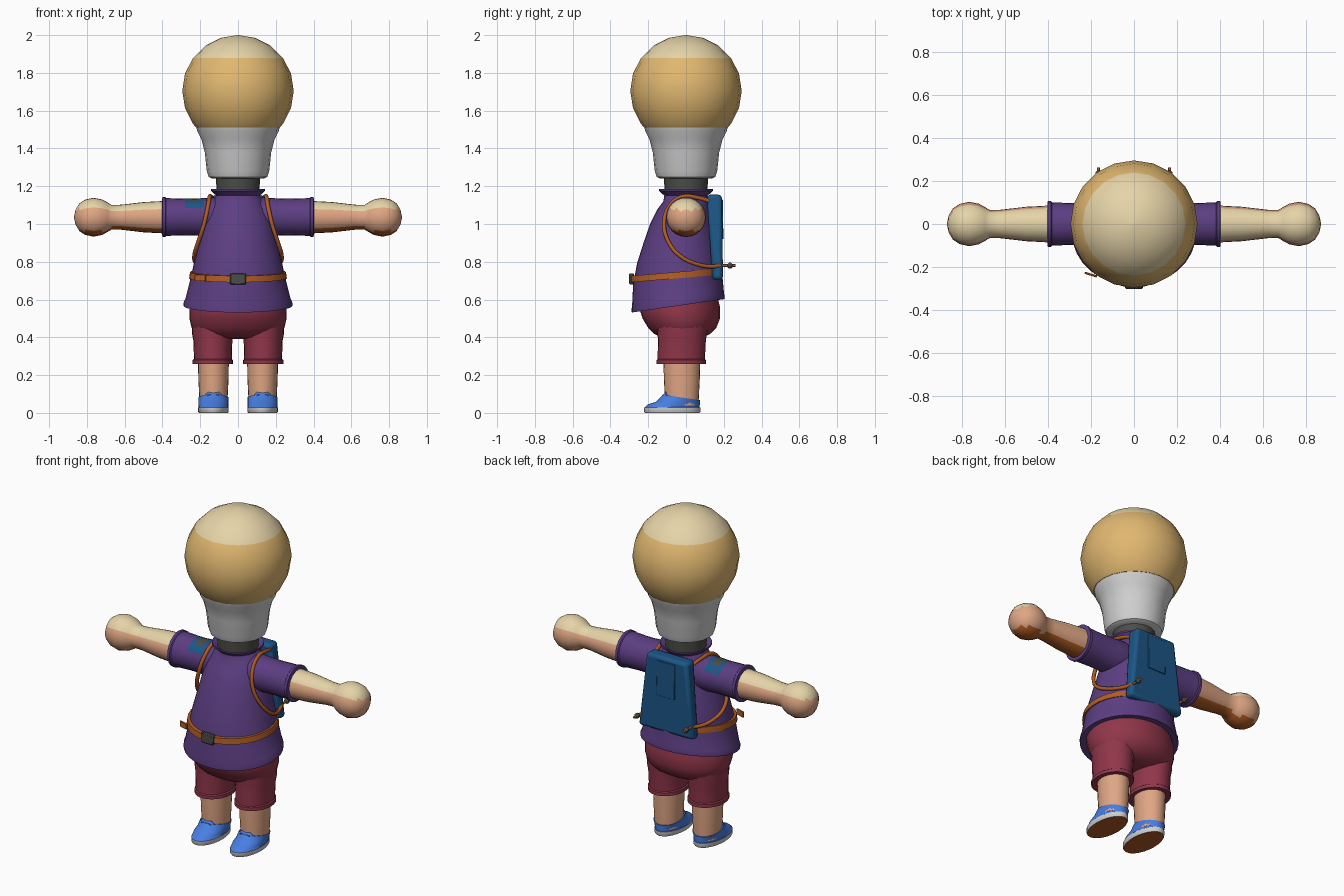
import bpy, bmesh, math
from mathutils import Vector

cube = bpy.data.objects.get("Cube")
if cube:
    bpy.data.objects.remove(cube, do_unlink=True)


def material(name, *srgb):
    col = [(c / 255 / 12.92 if c < 11 else ((c / 255 + 0.055) / 1.055) ** 2.4) for c in srgb] + [1]
    m = bpy.data.materials.new(name)
    m.use_nodes = True
    m.diffuse_color = col
    bsdf = m.node_tree.nodes["Principled BSDF"]
    bsdf.inputs["Base Color"].default_value = col
    bsdf.inputs["Roughness"].default_value = 0.8
    return m


purple = material("shirt purple", 92, 62, 130)
maroon = material("shorts maroon", 145, 54, 74)
skin = material("skin", 224, 166, 132)
cream = material("pale cream", 230, 212, 168)
gold = material("gold", 224, 183, 112)
white = material("light grey", 208, 208, 208)
dark = material("dark grey", 76, 76, 72)
brown = material("strap brown", 176, 92, 36)
teal = material("pack blue", 28, 86, 134)
blue = material("shoe blue", 72, 126, 226)


def finish(name, bm, mats, rule=None, angle=40):
    """Turn a bmesh into a shaded object; rule(centre, normal) picks the material."""
    bmesh.ops.recalc_face_normals(bm, faces=bm.faces)
    for f in bm.faces:
        f.smooth = True
        if rule:
            f.material_index = rule(f.calc_center_median(), f.normal)
    me = bpy.data.meshes.new(name)
    bm.to_mesh(me)
    bm.free()
    me.set_sharp_from_angle(angle=math.radians(angle))
    for m in mats:
        me.materials.append(m)
    ob = bpy.data.objects.new(name, me)
    bpy.context.collection.objects.link(ob)
    return ob


def loft(name, rings, mats, rule=None, n=24, cx=0.0, angle=40):
    """Upright loft; ring = z, x radius, y radius, y centre, tilt."""
    bm = bmesh.new()
    loops = []
    for ring in rings:
        z, rx, ry, cy, tilt = (tuple(ring) + (0, 0))[:5]
        loop = []
        for i in range(n):
            a = math.tau * i / n
            y = cy + ry * math.sin(a)
            loop.append(bm.verts.new((cx + rx * math.cos(a), y, z + tilt * y)))
        loops.append(loop)
    skin_loops(bm, loops)
    return finish(name, bm, mats, rule, angle)


def sideways(name, profile, side, cz, mats, rule=None, n=24):
    """Lathe along x; profile = distance from centre, radius."""
    bm = bmesh.new()
    loops = [[bm.verts.new((side * x, r * math.cos(math.tau * i / n), cz + r * math.sin(math.tau * i / n)))
              for i in range(n)] for x, r in profile]
    skin_loops(bm, loops)
    return finish(name, bm, mats, rule)


def skin_loops(bm, loops):
    n = len(loops[0])
    for a, b in zip(loops, loops[1:]):
        for i in range(n):
            j = (i + 1) % n
            bm.faces.new((a[i], a[j], b[j], b[i]))
    bm.faces.new(loops[0])
    bm.faces.new(loops[-1])


def box(name, centre, size, mat, bevel=0.005, turn=0.0):
    bm = bmesh.new()
    bmesh.ops.create_cube(bm, size=1)
    for v in bm.verts:
        v.co = Vector(v.co[i] * size[i] for i in range(3))
    ob = finish(name, bm, [mat])
    ob.location = centre
    ob.rotation_euler.z = turn
    mod = ob.modifiers.new("bevel", "BEVEL")
    mod.width = bevel
    return ob


def panel(name, top, bottom, mat, bevel):
    """Tapered slab; each end = z, half width, front y, back y."""
    bm = bmesh.new()
    loops = []
    for z, w, y0, y1 in (bottom, top):
        loops.append([bm.verts.new(p) for p in ((-w, y0, z), (w, y0, z), (w, y1, z), (-w, y1, z))])
    skin_loops(bm, loops)
    ob = finish(name, bm, [mat])
    mod = ob.modifiers.new("bevel", "BEVEL")
    mod.width = bevel
    mod.segments = 2


def strap(name, points, radius, mat):
    cu = bpy.data.curves.new(name, "CURVE")
    cu.dimensions = "3D"
    cu.bevel_depth = radius
    cu.bevel_resolution = 2
    cu.resolution_u = 4
    cu.use_fill_caps = True
    sp = cu.splines.new("BEZIER")
    sp.bezier_points.add(len(points) - 1)
    for bp, p in zip(sp.bezier_points, points):
        bp.co = p
        bp.handle_left_type = bp.handle_right_type = "AUTO"
    cu.materials.append(mat)
    bpy.context.collection.objects.link(bpy.data.objects.new(name, cu))


# Head: globe with a pale crown, set in a tapered cup on a dark neck
R, HEAD_Z = 0.295, 1.705
globe = []
for deg in [1] + list(range(18, 127, 18)) + [131]:
    t = math.radians(deg)
    globe.append((HEAD_Z + R * math.cos(t), R * math.sin(t), R * math.sin(t)))
loft("head_globe", globe, [gold, cream], lambda c, n: int(c.z > 1.88), n=20)
cup = [(1.24, 0.135), (1.25, 0.155), (1.28, 0.165), (1.38, 0.176), (1.45, 0.194), (1.49, 0.215), (1.515, 0.221)]
loft("head_cup", [(z, r, r) for z, r in cup], [white], n=20)
loft("neck", [(1.14, 0.112, 0.112), (1.25, 0.117, 0.117)], [dark])

# Shirt with flared collar and a hem dropping to the front
loft("shirt", [
    (1.165, 0.11, 0.11), (1.185, 0.143, 0.143), (1.175, 0.143, 0.143), (1.15, 0.115, 0.115),
    (1.12, 0.14, 0.12), (1.08, 0.16, 0.14, -0.01), (1.0, 0.185, 0.165, -0.025),
    (0.9, 0.208, 0.195, -0.03), (0.8, 0.232, 0.221, -0.038, 0.03), (0.7, 0.255, 0.237, -0.043, 0.07),
    (0.61, 0.278, 0.243, -0.042, 0.12), (0.59, 0.288, 0.246, -0.042, 0.145),
    (0.573, 0.288, 0.245, -0.042, 0.145), (0.58, 0.25, 0.2, -0.04, 0.145)], [purple], n=32)

# Belt, buckle and loose belt end
belt = [(z, rx, ry, -0.05, 0.085) for z, rx, ry in
        ((0.716, 0.24, 0.22), (0.716, 0.259, 0.244), (0.75, 0.254, 0.241), (0.75, 0.235, 0.22))]
loft("belt", belt, [brown], n=32)
box("buckle", (0, -0.288, 0.709), (0.085, 0.025, 0.06), dark)
box("belt_end", (-0.2, -0.235, 0.715), (0.06, 0.01, 0.035), brown, 0.002, -0.3)

# Shorts: seat plus two legs
loft("shorts_seat", [
    (0.64, 0.235, 0.19, -0.03), (0.56, 0.258, 0.215, -0.035), (0.5, 0.257, 0.205, -0.025),
    (0.45, 0.246, 0.18, -0.02), (0.42, 0.22, 0.15, -0.02), (0.4, 0.17, 0.115, -0.02),
    (0.392, 0.09, 0.07, -0.02)], [maroon], n=28, angle=60)


def arm_rule(c, n):
    return 1 if n.z > 0.4 else 2 if n.z < -0.72 else 0


def patch_rule(c, n):
    if not (-0.28 < c.x < -0.18 and n.z > 0.55):
        return 0
    return 2 if -0.255 < c.x < -0.205 and n.z > 0.8 else 1


def shoe_rule(c, n):
    return 2 if c.z < 0.001 else 1 if c.z < 0.029 else 0


for side, word in ((1, "left"), (-1, "right")):
    # Arm
    sideways(word + "_sleeve", [
        (0.03, 0.09), (0.12, 0.103), (0.18, 0.1), (0.205, 0.099), (0.255, 0.097), (0.28, 0.097),
        (0.38, 0.1), (0.385, 0.106), (0.4, 0.106), (0.402, 0.09)],
        side, 1.037, [purple, teal, dark], patch_rule)
    sideways(word + "_arm", [
        (0.37, 0.087), (0.5, 0.08), (0.62, 0.066), (0.67, 0.065), (0.69, 0.078), (0.72, 0.094),
        (0.765, 0.103), (0.81, 0.093), (0.84, 0.073), (0.86, 0.04), (0.867, 0.008)],
        side, 1.036, [skin, cream, brown], arm_rule)

    # Leg
    loft(word + "_shorts_leg", [
        (0.52, 0.11, 0.14, -0.02), (0.42, 0.111, 0.13, -0.02), (0.38, 0.103, 0.127, -0.022),
        (0.285, 0.1, 0.125, -0.025), (0.28, 0.107, 0.131, -0.025), (0.26, 0.107, 0.131, -0.025),
        (0.262, 0.085, 0.1, -0.025)], [maroon], cx=side * 0.133)
    loft(word + "_shin", [
        (0.3, 0.082, 0.098, -0.022), (0.18, 0.08, 0.095, -0.022), (0.04, 0.073, 0.088, -0.022)],
        [skin], cx=side * 0.13)
    loft(word + "_shoe", [
        (0, 0.077, 0.144, -0.073), (0.006, 0.081, 0.149, -0.073), (0.028, 0.081, 0.149, -0.073),
        (0.03, 0.079, 0.145, -0.073), (0.045, 0.08, 0.137, -0.064), (0.06, 0.08, 0.115, -0.042),
        (0.078, 0.08, 0.098, -0.025, -0.15), (0.076, 0.07, 0.085, -0.022, -0.15)],
        [blue, white, brown], shoe_rule, cx=side * 0.13)
    box(word + "_shoe_tongue", (side * 0.13, -0.108, 0.085), (0.085, 0.026, 0.05), blue, 0.012)

    # Shoulder strap and its toggle
    path = [(0.125, 0.13, 1.12), (0.14, 0.06, 1.14), (0.15, -0.02, 1.145), (0.16, -0.09, 1.09),
            (0.18, -0.116, 1.0), (0.212, -0.09, 0.9), (0.232, -0.03, 0.83), (0.22, 0.05, 0.79),
            (0.19, 0.13, 0.775), (0.165, 0.18, 0.78)]
    strap(word + "_strap", [(side * x, y, z) for x, y, z in path], 0.011, brown)
    strap(word + "_toggle_cord", [(side * 0.165, 0.18, 0.78), (side * 0.165, 0.262, 0.78)], 0.007, brown)
    box(word + "_toggle", (side * 0.165, 0.233, 0.78), (0.028, 0.03, 0.03), dark, 0.009)

# Backpack with a thin pocket on its back
panel("backpack", (1.155, 0.135, 0.11, 0.19), (0.705, 0.185, 0.14, 0.196), teal, 0.018)
panel("backpack_pocket", (1.13, 0.06, 0.186, 0.195), (0.92, 0.06, 0.189, 0.198), teal, 0.003)
